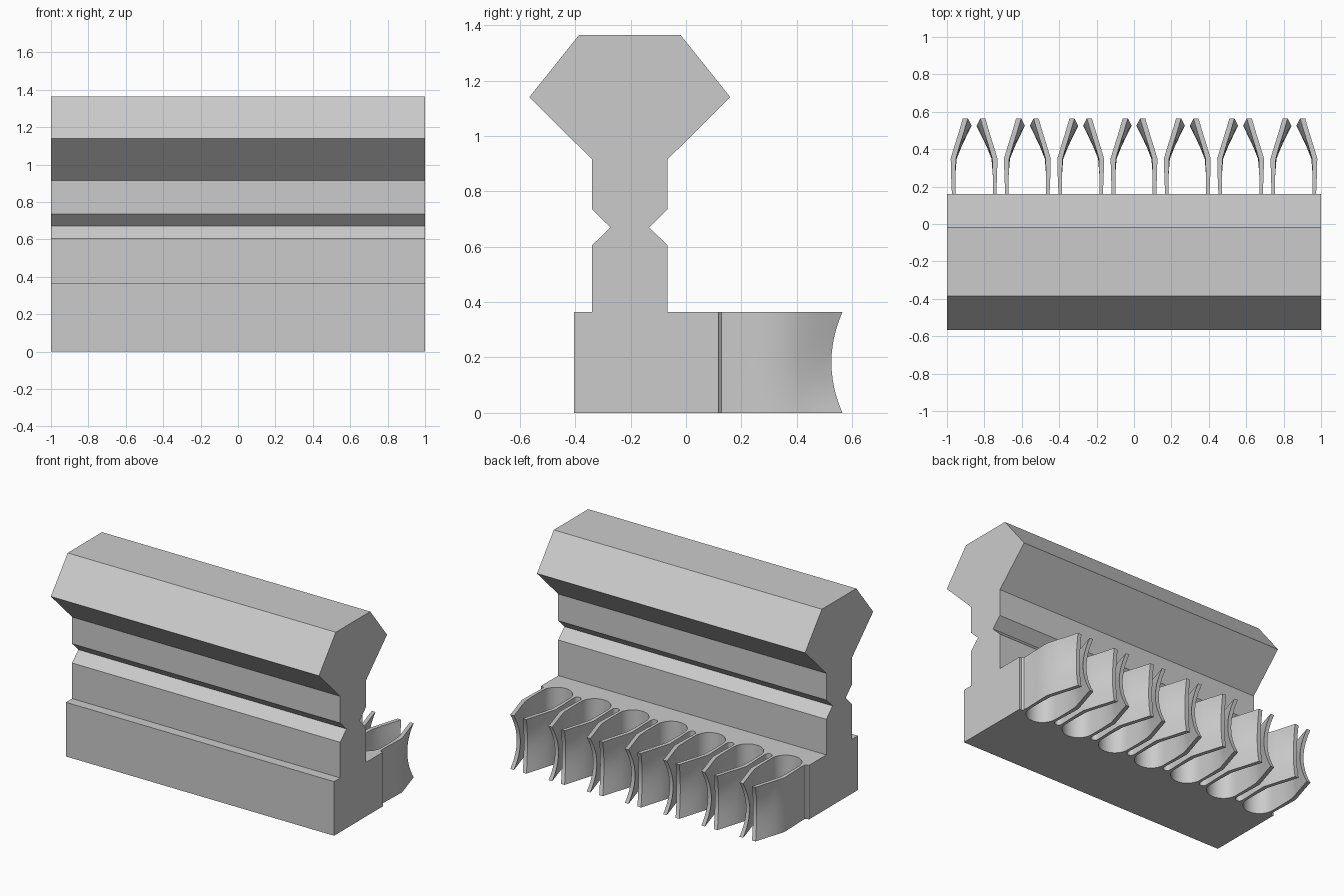
import bpy
import bmesh
from math import cos, sin, pi, radians

cube = bpy.data.objects.get("Cube")
if cube:
    bpy.data.objects.remove(cube, do_unlink=True)

# Single grey material
grey = bpy.data.materials.new("light grey")
grey.use_nodes = True
colour = (0.6, 0.6, 0.6, 1)
grey.diffuse_color = colour
grey.node_tree.nodes["Principled BSDF"].inputs["Base Color"].default_value = colour


def loft(name, rings):
    """Join matching closed rings of points into a capped solid."""
    bm = bmesh.new()
    loops = [[bm.verts.new(p) for p in ring] for ring in rings]
    n = len(loops[0])
    for low, high in zip(loops, loops[1:]):
        for i in range(n):
            j = (i + 1) % n
            bm.faces.new((low[i], low[j], high[j], high[i]))
    bm.faces.new(loops[0][::-1])
    bm.faces.new(loops[-1])
    bmesh.ops.recalc_face_normals(bm, faces=bm.faces)
    mesh = bpy.data.meshes.new(name)
    bm.to_mesh(mesh)
    bm.free()
    mesh.materials.append(grey)
    obj = bpy.data.objects.new(name, mesh)
    bpy.context.collection.objects.link(obj)
    return obj


def arc(cx, cy, r, steps):
    """Half circle dipping towards -y, running from +x to -x."""
    return [(cx + r * cos(pi * k / steps), cy - r * sin(pi * k / steps))
            for k in range(steps + 1)]


# Upper rail: grooved stem with a hexagonal head
MID = -0.203
half = [(0.136, 0.365), (0.136, 0.605), (0.07, 0.67), (0.136, 0.735),
        (0.136, 0.915), (0.363, 1.14), (0.183, 1.365)]
section = [(MID + w, z) for w, z in half] + [(MID - w, z) for w, z in reversed(half)]
loft("upper_rail", [[(x, y, z) for y, z in section] for x in (-1, 1)])

# Base with a row of seven spring clips along the back
HEIGHT, PITCH, COUNT, TIP = 0.365, 0.285, 7, 0.565
outer = [(0.119, 0.17), (0.123, 0.26), (0.125, 0.35), (0.104, 0.42), (0.082, 0.49), (0.06, TIP)]
inner = [(0.033, TIP), (0.055, 0.49), (0.077, 0.42), (0.097, 0.35), (0.1, 0.26)]

# Each outline point is (x, y, clip centre)
outline = [(-1, -0.405, 0), (1, -0.405, 0), (1, 0.118, 0),
           (0.985, 0.118, 0), (0.976, 0.128, 0)]
for i in range(COUNT):
    c = (COUNT - 1) / 2 * PITCH - i * PITCH
    right_arm = outer + inner
    left_arm = [(-x, y) for x, y in reversed(right_arm)]
    outline += [(c + x, y, c) for x, y in right_arm + arc(0, 0.16, 0.1, 20) + left_arm]
    if i < COUNT - 1:
        outline += [(x, y, c) for x, y in arc(c - PITCH / 2, 0.14, 0.0235, 8)]
outline += [(-0.976, 0.128, 0), (-0.985, 0.118, 0), (-1, 0.118, 0)]


def pinched(point, level):
    """Draw the arms in and back at mid height."""
    x, y, c = point
    bow = 1 - (2 * level - 1) ** 2
    reach = max(0, (y - 0.3) / (TIP - 0.3))
    side = 1 if x > c else -1
    return (x - side * 0.02 * bow * reach, y - 0.04 * bow * reach ** 2, level * HEIGHT)


LAYERS = 12
base = loft("clip_base", [[pinched(p, k / LAYERS) for p in outline]
                          for k in range(LAYERS + 1)])

# Smooth the curved pockets and arms, keep the edges sharp
bpy.ops.object.select_all(action="DESELECT")
base.select_set(True)
bpy.context.view_layer.objects.active = base
bpy.ops.object.shade_smooth_by_angle(angle=radians(30))
